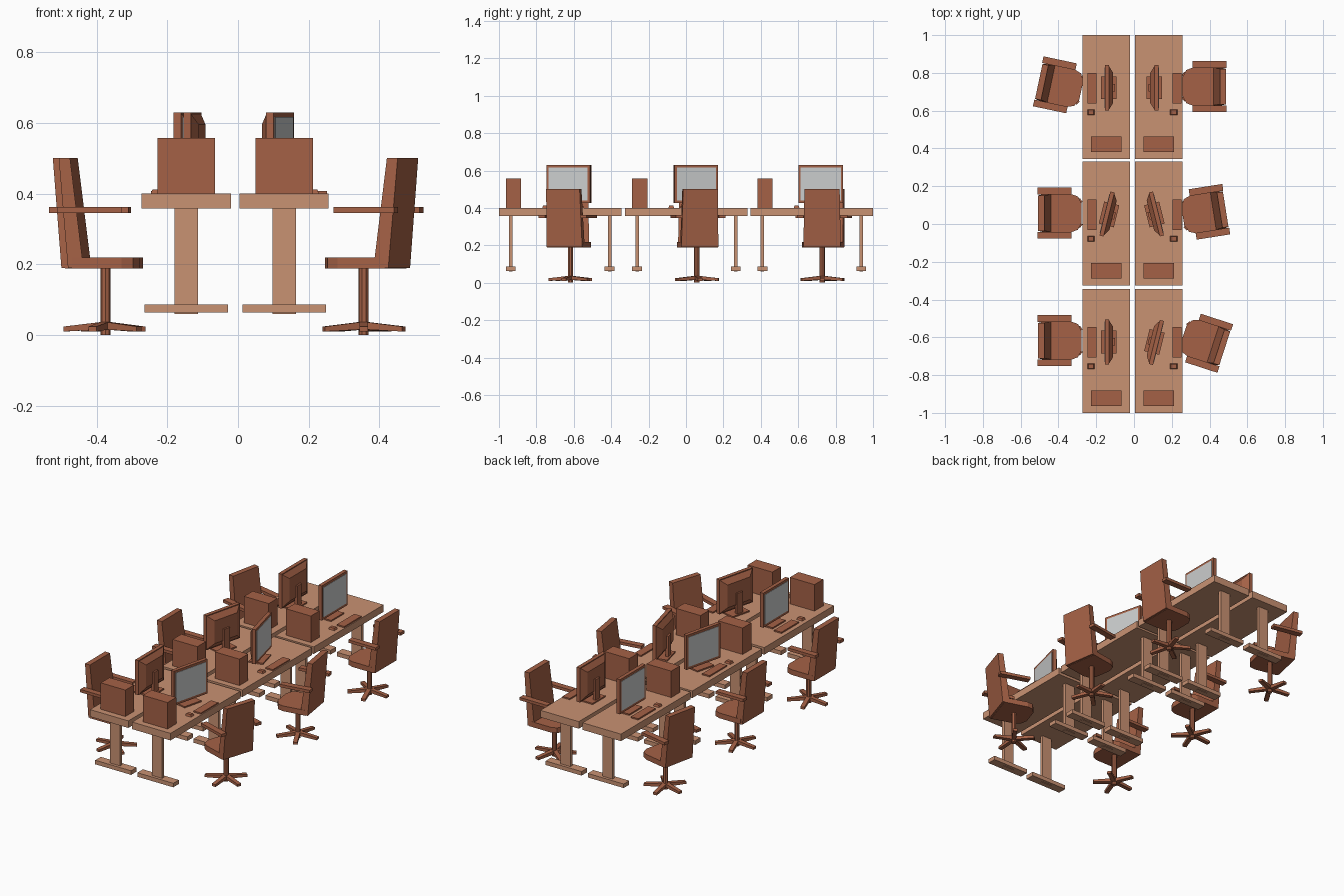
import bpy
import bmesh
from math import radians, cos, sin, pi
from mathutils import Matrix, Vector

cube = bpy.data.objects.get("Cube")
if cube:
    bpy.data.objects.remove(cube, do_unlink=True)


def material(name, rgb):
    m = bpy.data.materials.new(name)
    m.use_nodes = True
    m.diffuse_color = (*rgb, 1)
    m.node_tree.nodes["Principled BSDF"].inputs["Base Color"].default_value = (*rgb, 1)
    return m


BROWN = material("reddish_brown", (0.376, 0.12, 0.061))
TAN = material("light_tan", (0.584, 0.287, 0.171))
GREY = material("screen_grey", (0.6, 0.61, 0.61))


def loft(name, ring_a, ring_b, mat, place):
    """Solid between two matching rings of points."""
    bm = bmesh.new()
    a = [bm.verts.new(p) for p in ring_a]
    b = [bm.verts.new(p) for p in ring_b]
    bm.faces.new(a[::-1])
    bm.faces.new(b)
    for i in range(len(a)):
        j = (i + 1) % len(a)
        bm.faces.new((a[i], a[j], b[j], b[i]))
    bmesh.ops.recalc_face_normals(bm, faces=bm.faces)
    mesh = bpy.data.meshes.new(name)
    bm.to_mesh(mesh)
    bm.free()
    mesh.materials.append(mat)
    ob = bpy.data.objects.new(name, mesh)
    ob.matrix_world = place
    bpy.context.collection.objects.link(ob)
    return ob


def prism(name, outline, z0, z1, mat, place):
    return loft(name, [(x, y, z0) for x, y in outline],
                [(x, y, z1) for x, y in outline], mat, place)


def box(name, x, y, z, mat, place):
    outline = [(x[0], y[0]), (x[1], y[0]), (x[1], y[1]), (x[0], y[1])]
    return prism(name, outline, z[0], z[1], mat, place)


def rect_x(x, half_y, z0, z1):
    """Upright rectangle facing along x."""
    return [(x, -half_y, z0), (x, half_y, z0), (x, half_y, z1), (x, -half_y, z1)]


def rect_z(z, x0, x1, half_y):
    return [(x0, -half_y, z), (x1, -half_y, z), (x1, half_y, z), (x0, half_y, z)]


def at(x, y, angle=0):
    return Matrix.Translation((x, y, 0)) @ Matrix.Rotation(radians(angle), 4, "Z")


def desk(cx, cy):
    p = at(cx, cy)
    box("desk_top", (-0.126, 0.126), (-0.3275, 0.3275), (0.358, 0.4), TAN, p)
    for y in (-0.264, 0.264):
        box("desk_leg", (-0.033, 0.033), (y - 0.009, y + 0.009), (0.06, 0.358), TAN, p)
        box("desk_foot", (-0.118, 0.118), (y - 0.026, y + 0.026), (0.063, 0.087), TAN, p)
    box("computer_case", (-0.081, 0.081), (-0.291, -0.209), (0.4, 0.557), BROWN, p)


def monitor(place):
    # screen faces local +x
    box("monitor_base", (-0.041, 0.041), (-0.06, 0.06), (0.4, 0.408), BROWN, place)
    box("monitor_stand", (-0.032, -0.014), (-0.02, 0.02), (0.408, 0.53), BROWN, place)
    loft("monitor_back", rect_x(-0.022, 0.08, 0.46, 0.595),
         rect_x(0, 0.115, 0.43, 0.625), BROWN, place)
    box("monitor_frame", (0, 0.022), (-0.12, 0.12), (0.425, 0.63), BROWN, place)
    box("monitor_screen", (0.021, 0.024), (-0.107, 0.107), (0.44, 0.616), GREY, place)


def chair(place):
    # chair faces local +x, origin under the post
    front = [(0.045, 0.1), (0.078, 0.088), (0.098, 0.05)]
    outline = [(-0.095, -0.1)] + [(x, -y) for x, y in front] + front[::-1] + [(-0.095, 0.1)]
    prism("chair_seat", outline, 0.188, 0.219, BROWN, place)
    loft("chair_back", rect_z(0.19, -0.106, -0.062, 0.1),
         rect_z(0.5, -0.132, -0.1, 0.094), BROWN, place)
    for s in (-1, 1):
        ys = sorted((s * 0.099, s * 0.135))
        box("chair_arm", (-0.135, 0.045), ys, (0.345, 0.362), BROWN, place)
    # post and five spokes
    ring = [(0.0145 * cos(i * pi / 4), 0.0145 * sin(i * pi / 4)) for i in range(8)]
    prism("chair_post", ring, 0, 0.19, BROWN, place)
    for i in range(5):
        spoke = place @ Matrix.Rotation(pi + i * 2 * pi / 5, 4, "Z")
        loft("chair_spoke", rect_x(0, 0.012, 0.016, 0.038),
             rect_x(0.118, 0.012, 0.01, 0.024), BROWN, spoke)


def workplace(side, cy, monitor_turn, chair_turn):
    left = side > 0
    face = 0 if left else 180
    desk(0.1305 if left else -0.1465, cy)
    monitor(at(0.108 if left else -0.1325, cy + 0.048, face + monitor_turn))
    here = at(0, cy)
    kx = 0.2275 if left else -0.222
    box("keyboard", (kx - 0.024, kx + 0.024), (-0.035, 0.128), (0.4, 0.408), BROWN, here)
    mx = 0.21 if left else -0.228
    bottom = rect_z(0.4, mx - 0.019, mx + 0.019, 0.015)
    top = rect_z(0.412, mx - 0.014, mx + 0.014, 0.011)
    loft("mouse", bottom, top, BROWN, here @ Matrix.Translation((0, -0.081, 0)))
    chair(at(0.355 if left else -0.375, cy + 0.055, 180 - face + chair_turn))


# three rows of facing pairs
workplace(-1, -0.6725, 0, 0)
workplace(-1, 0.0025, -14, 0)
workplace(-1, 0.6725, 0, -12)
workplace(1, -0.6725, -14, -18)
workplace(1, 0.0025, 14, 9)
workplace(1, 0.6725, 0, 0)
